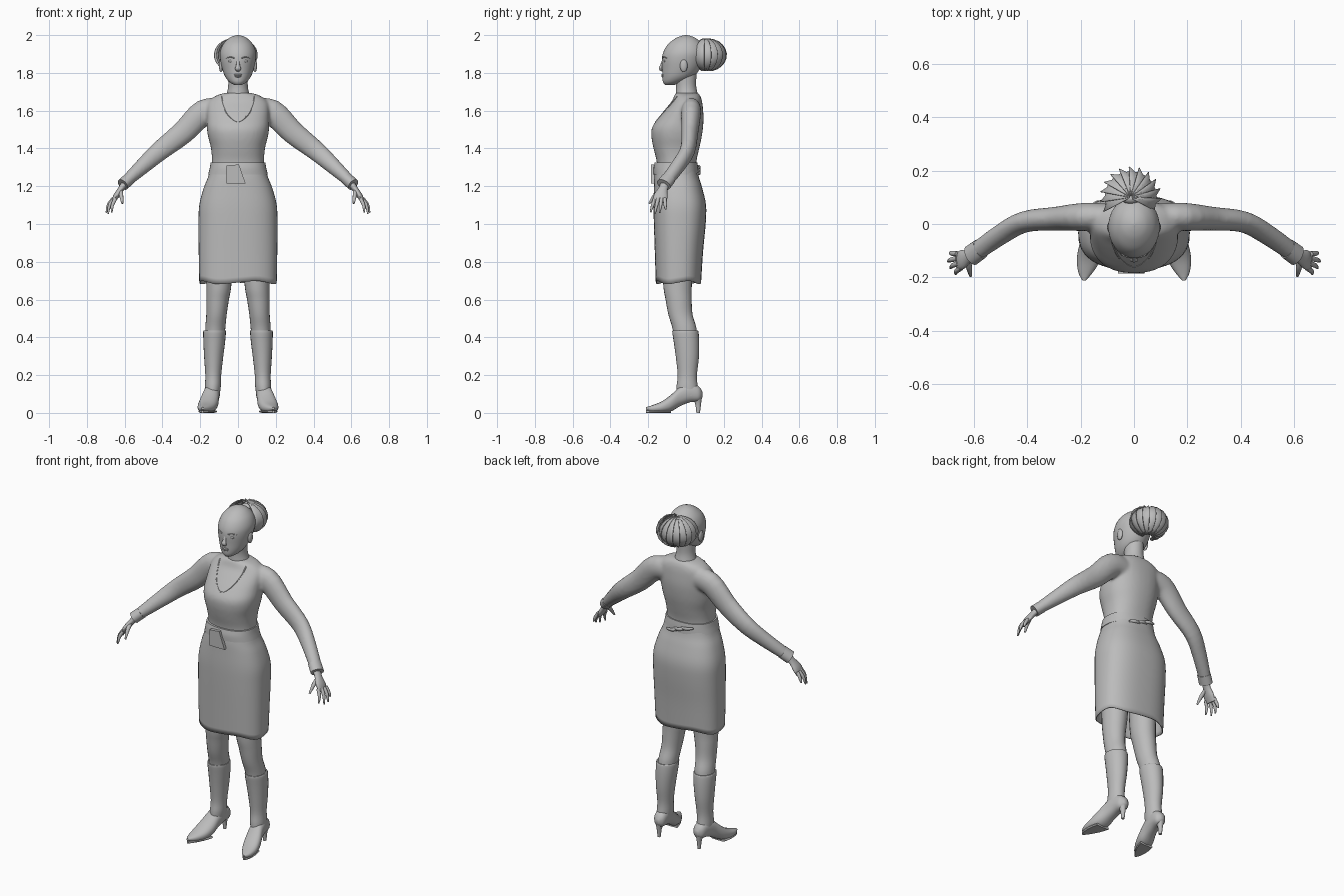
import bpy, bmesh, math
from mathutils import Vector

grey = bpy.data.materials.new("plain grey")
grey.diffuse_color = (0.5, 0.5, 0.5, 1)


def spline(rows, sub):
    """Catmull-Rom resampling of a list of equal-length rows."""
    rows = [Vector(r) for r in rows]
    out = []
    for i in range(len(rows) - 1):
        a, b, c, d = rows[max(i - 1, 0)], rows[i], rows[i + 1], rows[min(i + 2, len(rows) - 1)]
        for k in range(sub):
            t = k / sub
            out.append(0.5 * (2 * b + (c - a) * t + (2 * a - 5 * b + 4 * c - d) * t * t
                              + (3 * b - a - 3 * c + d) * t ** 3))
    return out + [rows[-1]]


def make(name, rings, caps=True, closed=True, angle=50):
    """Skin a list of point rings."""
    bm = bmesh.new()
    vs = [[bm.verts.new(p) for p in r] for r in rings]
    n = len(rings[0])
    for a, b in zip(vs, vs[1:]):
        for i in range(n if closed else n - 1):
            j = (i + 1) % n
            bm.faces.new((a[i], a[j], b[j], b[i]))
    if caps:
        bm.faces.new(vs[0])
        bm.faces.new(vs[-1])
    bmesh.ops.recalc_face_normals(bm, faces=bm.faces)
    me = bpy.data.meshes.new(name)
    bm.to_mesh(me)
    bm.free()
    me.materials.append(grey)
    ob = bpy.data.objects.new(name, me)
    bpy.context.collection.objects.link(ob)
    bpy.ops.object.select_all(action='DESELECT')
    ob.select_set(True)
    bpy.context.view_layer.objects.active = ob
    bpy.ops.object.shade_smooth_by_angle(angle=math.radians(angle))
    return ob


def oval(cx, hw, lo, hi, n, p):
    pts = []
    for i in range(n):
        t = 2 * math.pi * i / n
        c, s = math.cos(t), math.sin(t)
        pts.append((cx + hw * math.copysign(abs(c) ** p, c),
                    (lo + hi) / 2 + (hi - lo) / 2 * math.copysign(abs(s) ** p, s)))
    return pts


def loft(name, rows, n=32, p=1.0, sub=4, **kw):
    """Rows: z, centre x, half width, front y, back y."""
    return make(name, [[(x, y, r[0]) for x, y in oval(*r[1:], n, p)] for r in spline(rows, sub)], **kw)


def tube(name, rows, n=16, sub=4, ref=(0, 1, 0), **kw):
    """Rows: x, y, z, radius along ref, radius across ref."""
    rs = spline(rows, sub)
    rings = []
    for i, r in enumerate(rs):
        t = (Vector(rs[min(i + 1, len(rs) - 1)][:3]) - Vector(rs[max(i - 1, 0)][:3])).normalized()
        b = t.cross(Vector(ref)).normalized()
        a = b.cross(t)
        rings.append([Vector(r[:3]) + a * r[3] * math.cos(2 * math.pi * k / n)
                      + b * r[4] * math.sin(2 * math.pi * k / n) for k in range(n)])
    return make(name, rings, **kw)


def ball(name, loc, size, n=16):
    return loft(name, [(loc[2] + size[2] * math.sin(a), loc[0], size[0] * math.cos(a),
                        loc[1] - size[1] * math.cos(a), loc[1] + size[1] * math.cos(a))
                       for a in [math.radians(-88 + 176 * i / 10) for i in range(11)]], n, sub=1)


# Blouse: torso and both sleeves fused into one smooth skin
TORSO = [(1.27, 0, .145, -.155, .055), (1.33, 0, .138, -.155, .055), (1.40, 0, .143, -.172, .07),
         (1.46, 0, .158, -.183, .083), (1.51, 0, .165, -.18, .09), (1.56, 0, .165, -.148, .093),
         (1.61, 0, .165, -.108, .09), (1.65, 0, .155, -.075, .085), (1.68, 0, .115, -.062, .075),
         (1.695, 0, .065, -.055, .06)]
torso = loft("blouse", TORSO, 40, .88)
sleeves = [tube("sleeve", [(s * .08, .03, 1.60, .045, .06), (s * .18, .027, 1.592, .053, .068),
                           (s * .29, .02, 1.485, .045, .062), (s * .41, .008, 1.39, .04, .053),
                           (s * .50, -.04, 1.31, .038, .043), (s * .60, -.11, 1.218, .036, .03)], 24)
           for s in (1, -1)]
for ob in [torso] + sleeves:
    ob.select_set(True)
bpy.context.view_layer.objects.active = torso
bpy.ops.object.join()
rm = torso.modifiers.new("fuse", 'REMESH')
rm.mode, rm.voxel_size, rm.use_smooth_shade = 'VOXEL', .009, True
sm = torso.modifiers.new("soften", 'SMOOTH')
sm.factor, sm.iterations = .5, 6

# Skirt: open at the hem, with a slightly wavy edge
rows = spline([(1.31, 0, .141, -.16, .058), (1.25, 0, .158, -.168, .068), (1.19, 0, .182, -.17, .086),
               (1.10, 0, .205, -.172, .106), (1.0, 0, .209, -.17, .104), (.85, 0, .208, -.165, .09),
               (.69, 0, .205, -.16, .08)], 4)
rings = []
for r in rows:
    f = max(0, (.9 - r[0]) / .2)
    rings.append([(x, y, r[0] + f * .008 * math.sin(4 * math.pi * i / 24))
                  for i, (x, y) in enumerate(oval(*r[1:], 48, .8))])
skirt = make("skirt", rings, caps=False)
skirt.modifiers.new("cloth", 'SOLIDIFY').thickness = .006

# Belt, buckle flap and the knotted ends at the back
loft("belt", [(1.262, 0, .158, -.172, .066), (1.295, 0, .15, -.172, .064), (1.325, 0, .145, -.166, .06)], 48, .86)
make("buckle_flap", [[(x, y, z) for x, z in ((-.06, 1.31), (.005, 1.315), (.04, 1.215), (-.06, 1.215))]
                     for y in (-.186, -.165)], angle=30)
for i, (x, z) in enumerate([(-.05, 1.30), (.0, 1.285), (.045, 1.27)]):
    tube("back_tie", [(x - .04, .06, z + .008, .006, .004), (x, .072, z, .01, .006),
                      (x + .04, .06, z - .006, .006, .004)], 8, ref=(0, 0, 1))


# Neckline trim laid on the chest
def chest_y(x, z):
    for a, b in zip(TORSO, TORSO[1:]):
        if a[0] <= z <= b[0]:
            t = (z - a[0]) / (b[0] - a[0])
            hw, lo, hi = [a[k] + (b[k] - a[k]) * t for k in (2, 3, 4)]
            c = min(.999, abs(x) / hw) ** (1 / .88)
            return (lo + hi) / 2 - (hi - lo) / 2 * (1 - c * c) ** .44
    return 0


path = [(-.088, 1.675), (-.078, 1.63), (-.05, 1.575), (0, 1.54), (.05, 1.575), (.078, 1.63), (.088, 1.675)]
tube("neckline", [(x, chest_y(x, z) + .001, z, .004, .004) for x, z in path], 6)

# Neck and head
loft("neck", [(1.66, 0, .075, -.055, .07), (1.69, 0, .06, -.054, .062), (1.73, 0, .052, -.053, .054),
              (1.78, 0, .052, -.06, .055), (1.83, 0, .05, -.06, .06)])
loft("head", [(1.737, 0, .022, -.112, -.06), (1.752, 0, .046, -.122, -.01), (1.78, 0, .068, -.125, .04),
              (1.82, 0, .083, -.126, .073), (1.87, 0, .094, -.128, .096), (1.91, 0, .095, -.12, .103),
              (1.95, 0, .08, -.097, .088), (1.98, 0, .053, -.06, .058), (1.994, 0, .028, -.03, .03),
              (2.0, 0, .004, -.004, .004)], 36)
tube("nose", [(0, -.122, 1.868, .004, .008), (0, -.13, 1.84, .007, .010), (0, -.135, 1.822, .009, .016),
              (0, -.122, 1.81, .004, .010)], 12)
for z, w in ((1.790, .021), (1.782, .019)):
    ball("lip", (0, -.121, z), (w, .010, .006))
for s in (1, -1):
    ball("eye", (s * .036, -.112, 1.862), (.015, .009, .007))
    tube("eyebrow", [(s * .018, -.124, 1.878, .004, .003), (s * .04, -.116, 1.884, .004, .003),
                     (s * .062, -.097, 1.878, .003, .002)], 8)
    ball("ear", (s * .09, -.012, 1.838), (.011, .02, .034))

# Hair bun: tie, core and a fan of curled locks with raised edges
C = Vector((-.012, .095, 1.90))
ball("hair_tie", (-.01, .095, 1.945), (.035, .022, .03))
ball("bun_core", (-.012, .135, 1.89), (.078, .052, .075), 24)
for i in range(12):
    az = math.radians(-15 + 210 * i / 11)
    out = Vector((math.cos(az), math.sin(az), 0))
    side = Vector((-out.y, out.x, 0))
    rings = []
    for k in range(11):
        e = math.radians(85 - 160 * k / 10)
        w = .022 * math.cos(e) + .003
        p = C + Vector((0, .005, -.005)) + out * (.1 * math.cos(e)) + Vector((0, 0, .088 * math.sin(e)))
        rings.append([p + side * w + out * .014, p - out * .003, p - side * w])
    make("hair_lock", rings, caps=False, closed=False).modifiers.new("lock", 'SOLIDIFY').thickness = .003

for s in (1, -1):
    # Legs and boots
    loft("leg", [(1.0, s * .095, .075, -.13, .05), (.70, s * .1, .067, -.122, .032), (.60, s * .108, .06, -.108, .03),
                 (.52, s * .114, .054, -.093, .035), (.45, s * .12, .053, -.072, .055), (.38, s * .124, .05, -.06, .06)], 24)
    loft("boot_shaft", [(.435, s * .124, .054, -.067, .06), (.43, s * .124, .06, -.073, .066), (.37, s * .126, .057, -.064, .07),
                        (.29, s * .129, .05, -.053, .068), (.2, s * .131, .042, -.044, .058),
                        (.14, s * .133, .042, -.05, .062), (.09, s * .136, .038, -.05, .07)], 24)
    foot = [(.088, .13, .010, .085, .11), (.068, .131, .033, .062, .14), (.02, .135, .04, .056, .16),
            (-.03, .143, .043, .036, .14), (-.08, .155, .05, .008, .095), (-.13, .168, .046, .002, .06),
            (-.18, .181, .028, .006, .04), (-.212, .187, .006, .018, .03)]
    make("boot_foot", [[(x, r[0], z) for x, z in oval(s * r[1], *r[2:], 24, .85)] for r in spline(foot, 4)])
    make("boot_sole", [[(x, r[0], z) for x, z in oval(s * r[1], r[2] * .9, 0, .014, 8, .4)]
                       for r in spline(foot[4:], 3)], angle=30)
    loft("boot_heel", [(.085, s * .133, .026, .03, .085), (.05, s * .133, .014, .048, .08),
                       (0, s * .133, .009, .055, .074)], 12)
    # Cuff, palm, fingers and thumb
    tube("cuff", [(s * .575, -.093, 1.24, .039, .033), (s * .61, -.118, 1.208, .04, .033)], 24)
    tube("palm", [(s * .59, -.105, 1.225, .024, .02), (s * .62, -.122, 1.185, .025, .016),
                  (s * .645, -.134, 1.148, .037, .015), (s * .662, -.138, 1.115, .032, .009)])
    for bx, by, tx, ty, tz in ((.648, -.165, .668, -.188, 1.062), (.657, -.147, .688, -.165, 1.053),
                               (.662, -.129, .697, -.14, 1.060), (.662, -.112, .69, -.108, 1.078)):
        tube("finger", [(s * bx, by, 1.135, .010, .010), (s * ((bx + tx) / 2 + .007), (by + ty) / 2, 1.1, .009, .009),
                        (s * tx, ty, tz, .004, .004)], 10)
    tube("thumb", [(s * .622, -.13, 1.18, .012, .012), (s * .618, -.165, 1.15, .011, .011),
                   (s * .612, -.195, 1.108, .005, .005)], 10)
